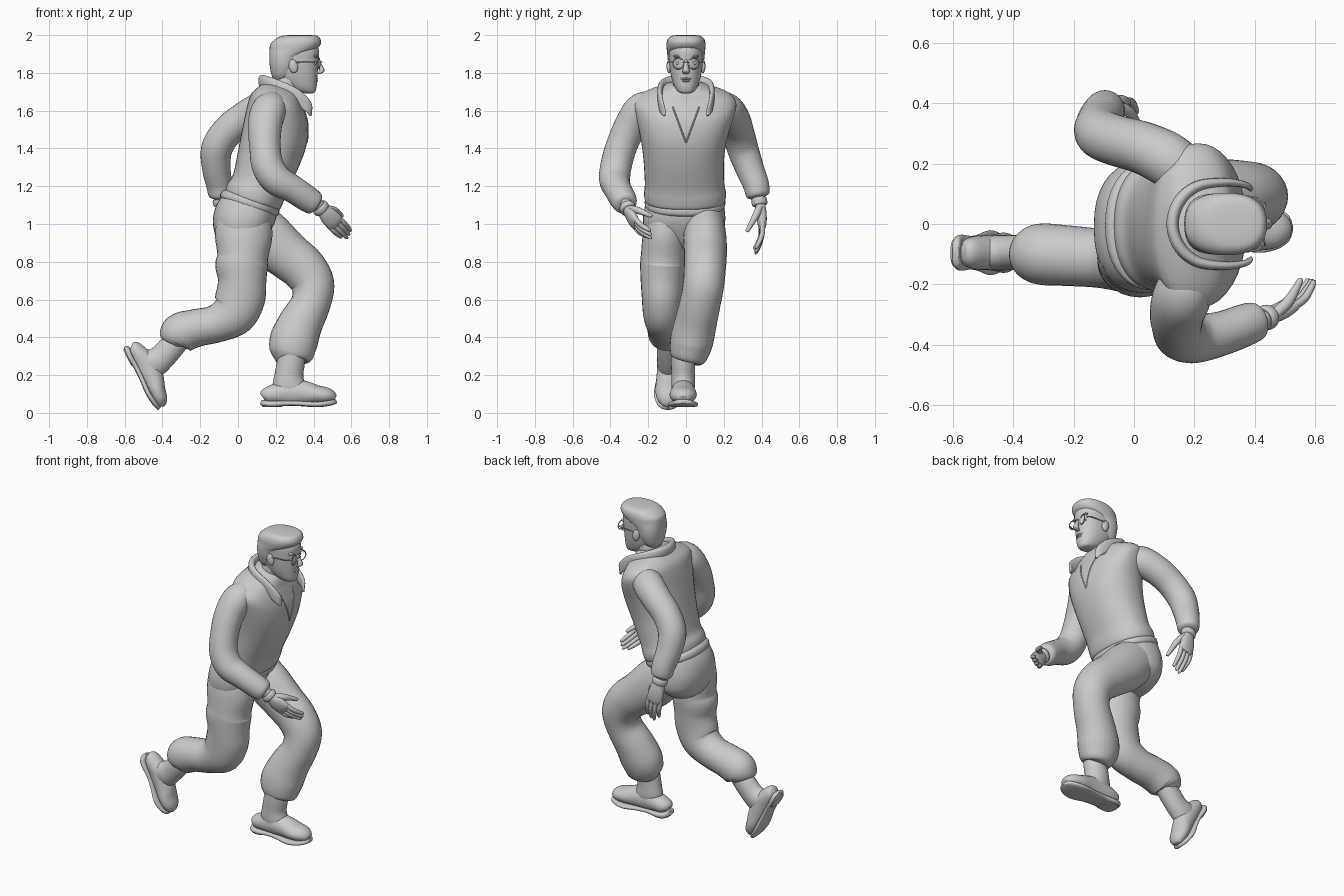
import bpy, bmesh, math
from mathutils import Vector, Matrix
from mathutils.bvhtree import BVHTree

Y = (0, 1, 0)


def loft(name, secs, side=Y, axis=None, p=2.0, seg=28, steps=5, mat=None):
    """Smooth skin through sections (x, y, z, half width along side, half depth)."""
    def spline(t):
        i = min(int(t), len(secs) - 2)
        u = t - i
        a, b, c, d = (secs[min(max(k, 0), len(secs) - 1)] for k in (i - 1, i, i + 1, i + 2))
        return [0.5 * (2 * q + (r - o) * u + (2 * o - 5 * q + 4 * r - s) * u * u
                       + (3 * q - o - 3 * r + s) * u ** 3) for o, q, r, s in zip(a, b, c, d)]
    n = (len(secs) - 1) * steps
    pts = [spline(k / steps) for k in range(n + 1)]
    bm = bmesh.new()
    rings = []
    for k, (x, y, z, w, d) in enumerate(pts):
        t = Vector(axis) if axis else Vector(pts[min(k + 1, n)][:3]) - Vector(pts[max(k - 1, 0)][:3])
        t.normalize()
        s = Vector(side)
        s = (s - t * s.dot(t)).normalized()
        f = t.cross(s)
        ring = []
        for j in range(seg):
            c, v = math.cos(2 * math.pi * j / seg), math.sin(2 * math.pi * j / seg)
            c = math.copysign(abs(c) ** (2 / p), c)
            v = math.copysign(abs(v) ** (2 / p), v)
            ring.append(bm.verts.new(Vector((x, y, z)) + s * (c * w) + f * (v * d)))
        rings.append(ring)
    for a, b in zip(rings, rings[1:]):
        for j in range(seg):
            bm.faces.new((a[j], a[(j + 1) % seg], b[(j + 1) % seg], b[j]))
    bm.faces.new(rings[0])
    bm.faces.new(rings[-1])
    if mat:
        bm.transform(mat)
    bmesh.ops.recalc_face_normals(bm, faces=bm.faces)
    me = bpy.data.meshes.new(name)
    bm.to_mesh(me)
    bm.free()
    ob = bpy.data.objects.new(name, me)
    bpy.context.collection.objects.link(ob)
    return ob


def ball(name, loc, scale, rot=(0, 0, 0)):
    bpy.ops.mesh.primitive_uv_sphere_add(segments=20, ring_count=12, location=loc, rotation=rot)
    bpy.context.object.name = name
    bpy.context.object.scale = scale


def rod(name, pts, r, seg=10, side=Y):
    return loft(name, [(*q, r, r) for q in pts], side=side, seg=seg, steps=4)


# jacket body, leaning forward
jacket = loft("jacket", [
    (.072, -.005, 1.115, .195, .135), (.078, -.005, 1.125, .212, .152), (.092, -.005, 1.165, .217, .156),
    (.118, -.008, 1.22, .21, .15), (.165, -.012, 1.36, .215, .168), (.197, -.01, 1.48, .235, .176),
    (.21, -.005, 1.58, .262, .168), (.212, -.005, 1.645, .27, .148), (.222, 0, 1.69, .225, .12),
    (.237, 0, 1.725, .13, .095), (.25, 0, 1.74, .08, .07)], axis=(.3, 0, .95), p=2.25, seg=40)

# neckline seams projected onto the jacket front
tree = BVHTree.FromPolygons([v.co for v in jacket.data.vertices], [list(q.vertices) for q in jacket.data.polygons])
for s, label in ((-1, "right"), (1, "left")):
    line = []
    for k in range(6):
        hit = tree.ray_cast(Vector((2, s * .07 * (1 - k / 5), 1.62 - .19 * k / 5)), Vector((-1, 0, 0)))[0]
        if hit:
            line.append(tuple(hit))
    if len(line) > 1:
        rod(label + "_neck_seam", line, .004)

# folded collar
half = [(.385, .115, 1.575, .008, .006), (.365, .13, 1.625, .03, .011), (.3, .138, 1.682, .037, .014),
        (.21, .125, 1.725, .037, .018), (.15, .075, 1.75, .034, .02)]
loft("collar", half + [(.127, 0, 1.757, .033, .02)] + [(x, -y, z, w, d) for x, y, z, w, d in half[::-1]],
     side=(0, 0, 1), p=2.3, seg=18)

# sleeves
loft("right_sleeve", [
    (.2, -.13, 1.61, .08, .07), (.165, -.225, 1.605, .098, .09), (.143, -.29, 1.525, .092, .086),
    (.143, -.342, 1.41, .083, .083), (.157, -.37, 1.31, .085, .083), (.205, -.378, 1.235, .083, .082),
    (.29, -.362, 1.185, .073, .073), (.365, -.335, 1.135, .07, .07), (.405, -.32, 1.108, .062, .062),
    (.417, -.316, 1.1, .04, .04)], side=(1, 0, 1))
loft("left_sleeve", [
    (.19, .12, 1.61, .07, .07), (.13, .2, 1.61, .09, .09), (.035, .25, 1.56, .087, .087),
    (-.055, .275, 1.49, .084, .084), (-.112, .3, 1.40, .083, .083), (-.115, .335, 1.3, .076, .076),
    (-.1, .37, 1.21, .069, .069), (-.093, .38, 1.155, .062, .062), (-.091, .383, 1.14, .04, .04)],
    side=(-.6, 0, .8))


# hands: wrist, glove cuff, palm, four fingers and a thumb
def hand(label, wrist, d, spread, normal, size):
    W, d, n = Vector(wrist), Vector(d).normalized(), Vector(normal)
    n = (n - d * n.dot(d)).normalized()
    s = n.cross(d)
    if s.dot(Vector(spread)) < 0:
        s = -s
    def P(a, b, c):
        return tuple(W + (d * a + s * b + n * c) * size)
    loft(label + "_palm", [(*P(-.04, 0, 0), .036, .032), (*P(.02, 0, 0), .035, .028), (*P(.06, 0, 0), .046, .027),
                           (*P(.105, 0, .004), .048, .023), (*P(.13, 0, .008), .04, .014)], side=s, p=2.3)
    loft(label + "_wrist_cuff", [(*P(-.015, 0, 0), .04, .036), (*P(-.005, 0, 0), .046, .042),
                                 (*P(.015, 0, 0), .044, .04), (*P(.02, 0, 0), .034, .03)], side=s)
    for k, length in enumerate((.085, .11, .105, .095)):
        b = -.034 + .022 * k
        loft("%s_finger_%d" % (label, k + 1), [
            (*P(.1, b, .005), .0135, .0135), (*P(.12 + length * .35, b, .014), .0135, .0135),
            (*P(.12 + length * .75, b * .95, .034), .012, .012), (*P(.12 + length, b * .9, .052), .009, .009),
            (*P(.123 + length, b * .9, .056), .004, .004)], side=s, seg=12)
    loft(label + "_thumb", [(*P(.03, .02, .005), .02, .02), (*P(.07, .042, .03), .019, .019),
                            (*P(.11, .048, .06), .014, .014), (*P(.138, .05, .082), .01, .01),
                            (*P(.142, .05, .085), .004, .004)], side=(s + n * -1.0), seg=12)


hand("right_hand", (.437, -.31, 1.085), (.66, .3, -.67), (.7, 0, .7), (-.25, .94, .25), 1.03)
hand("left_hand", (-.088, .388, 1.12), (.22, .16, -.97), (1, 0, .15), (.15, -1, -.2), 1.18)

# trousers
loft("trouser_seat", [
    (.055, -.005, 1.16, .19, .13), (.045, -.008, 1.10, .208, .16), (.033, -.01, 1.02, .218, .166),
    (.02, -.01, .94, .2, .14), (.015, -.01, .88, .13, .1), (.015, -.01, .86, .08, .06)],
    axis=(0, 0, 1), p=2.3, seg=36)
loft("right_trouser_leg", [
    (.03, -.108, 1.06, .1, .14), (.03, -.113, .94, .116, .152), (.025, -.12, .83, .119, .135),
    (.02, -.123, .78, .12, .14), (.022, -.126, .70, .114, .128), (.012, -.126, .61, .108, .132),
    (-.025, -.123, .525, .104, .122), (-.115, -.113, .472, .098, .1), (-.22, -.105, .45, .1, .1),
    (-.3, -.1, .425, .102, .107), (-.336, -.098, .395, .092, .092), (-.35, -.096, .37, .068, .062)])
loft("left_trouser_leg", [
    (.06, .1, 1.02, .1, .13), (.15, .1, .93, .114, .142), (.26, .103, .835, .113, .128),
    (.345, .1, .765, .111, .122), (.395, .093, .68, .109, .115), (.385, .075, .58, .108, .105),
    (.33, .05, .47, .112, .118), (.295, .03, .38, .114, .128), (.285, .015, .31, .102, .115),
    (.28, .008, .28, .085, .09), (.28, .005, .27, .06, .06)])
# waistband
loft("waistband", [(.06, -.005, 1.085, .2, .15), (.06, -.005, 1.1, .212, .163),
                   (.066, -.005, 1.125, .212, .16), (.066, -.005, 1.14, .19, .14)], axis=(.3, 0, .95), p=2.25, seg=36)


# boots, built heel at origin and toe along +x, then posed; top is where the shaft ends
def boot(label, top, mat):
    loft(label + "_boot_foot", [
        (.012, 0, .05, .03, .025), (.03, 0, .06, .05, .042), (.08, 0, .07, .06, .055), (.15, 0, .08, .062, .072),
        (.23, 0, .076, .066, .064), (.30, 0, .066, .072, .05), (.355, 0, .06, .062, .042),
        (.39, 0, .05, .035, .025), (.396, 0, .048, .015, .012)], mat=mat)
    loft(label + "_boot_shaft", [
        (.16, 0, .05, .05, .09), (.153, 0, .11, .062, .09), (.15, 0, .17, .062, .076),
        (.5 * top[0] + .075, 0, .5 * top[1] + .085, .064, .074), (top[0], 0, top[1], .064, .068)],
        axis=(top[0] - .15, 0, top[1] - .1), mat=mat)
    loft(label + "_boot_sole", [
        (0, 0, .026, .025, .012), (.015, 0, .022, .052, .016), (.06, 0, .017, .064, .017),
        (.13, 0, .021, .06, .015), (.2, 0, .02, .066, .014), (.29, 0, .015, .08, .015),
        (.35, 0, .02, .07, .015), (.39, 0, .028, .045, .013), (.402, 0, .032, .015, .01)], p=3.2, mat=mat)
    loft(label + "_boot_heel", [(.06, 0, .0, .052, .05), (.06, 0, .02, .058, .056)], axis=(0, 0, 1), p=2.6, mat=mat)


boot("left", (.168, .29), Matrix.Translation((.12, -.015, .03)))
boot("right", (.1, .31), Matrix.Translation((-.612, -.095, .342))
     @ Matrix.Rotation(math.radians(63), 4, 'Y') @ Matrix.Scale(.93, 4))

# neck and head
loft("neck", [(.21, 0, 1.64, .08, .08), (.245, 0, 1.71, .07, .075), (.28, 0, 1.79, .066, .075)])
loft("head", [
    (.375, 0, 1.692, .022, .022), (.362, 0, 1.70, .042, .046), (.338, 0, 1.725, .06, .078),
    (.315, 0, 1.77, .076, .104), (.303, 0, 1.82, .085, .12), (.302, 0, 1.87, .089, .125),
    (.302, 0, 1.92, .09, .126), (.3, 0, 1.965, .075, .11)], axis=(0, 0, 1), p=2.25, seg=36)
# short flat-topped hair
loft("hair", [
    (.225, 0, 1.762, .05, .035), (.235, 0, 1.79, .074, .058), (.243, 0, 1.84, .092, .075),
    (.252, 0, 1.885, .098, .086), (.29, 0, 1.925, .102, .123), (.306, 0, 1.955, .103, .133),
    (.318, 0, 1.98, .096, .118), (.326, 0, 1.995, .078, .095), (.326, 0, 2.0, .05, .06)],
    axis=(0, 0, 1), p=2.35, seg=36)
# face features
loft("nose", [(.418, 0, 1.872, .009, .008), (.435, 0, 1.84, .012, .012), (.443, 0, 1.812, .018, .015),
              (.432, 0, 1.798, .016, .012), (.42, 0, 1.793, .008, .005)], axis=(0, 0, 1), seg=16)
ball("upper_lip", (.414, 0, 1.769), (.012, .028, .006))
ball("lower_lip", (.411, 0, 1.757), (.012, .024, .007))
ball("chin", (.385, 0, 1.715), (.026, .03, .02))
for s, label in ((-1, "right"), (1, "left")):
    ball(label + "_ear", (.293, s * .09, 1.835), (.024, .013, .037), (0, math.radians(-10), 0))
    ball(label + "_brow", (.406, s * .038, 1.888), (.016, .03, .008), (0, 0, -s * .25))
    ball(label + "_eye", (.406, s * .038, 1.852), (.01, .018, .009), (0, 0, -s * .25))
    # spectacles
    bpy.ops.mesh.primitive_torus_add(location=(.428, s * .041, 1.85), rotation=(0, math.pi / 2, -s * .2),
                                     major_radius=.029, minor_radius=.003, major_segments=28, minor_segments=8)
    bpy.context.object.name = label + "_lens_rim"
    rod(label + "_spectacle_arm", [(.421, s * .07, 1.856), (.40, s * .088, 1.858), (.3, s * .096, 1.856)],
        .003, side=(0, 0, 1))
rod("spectacle_bridge", [(.434, -.014, 1.855), (.444, 0, 1.858), (.434, .014, 1.855)], .003, side=(0, 0, 1))

# smooth shading everywhere
bpy.ops.object.select_all(action='SELECT')
bpy.context.view_layer.objects.active = jacket
bpy.ops.object.shade_smooth_by_angle(angle=math.radians(50))
